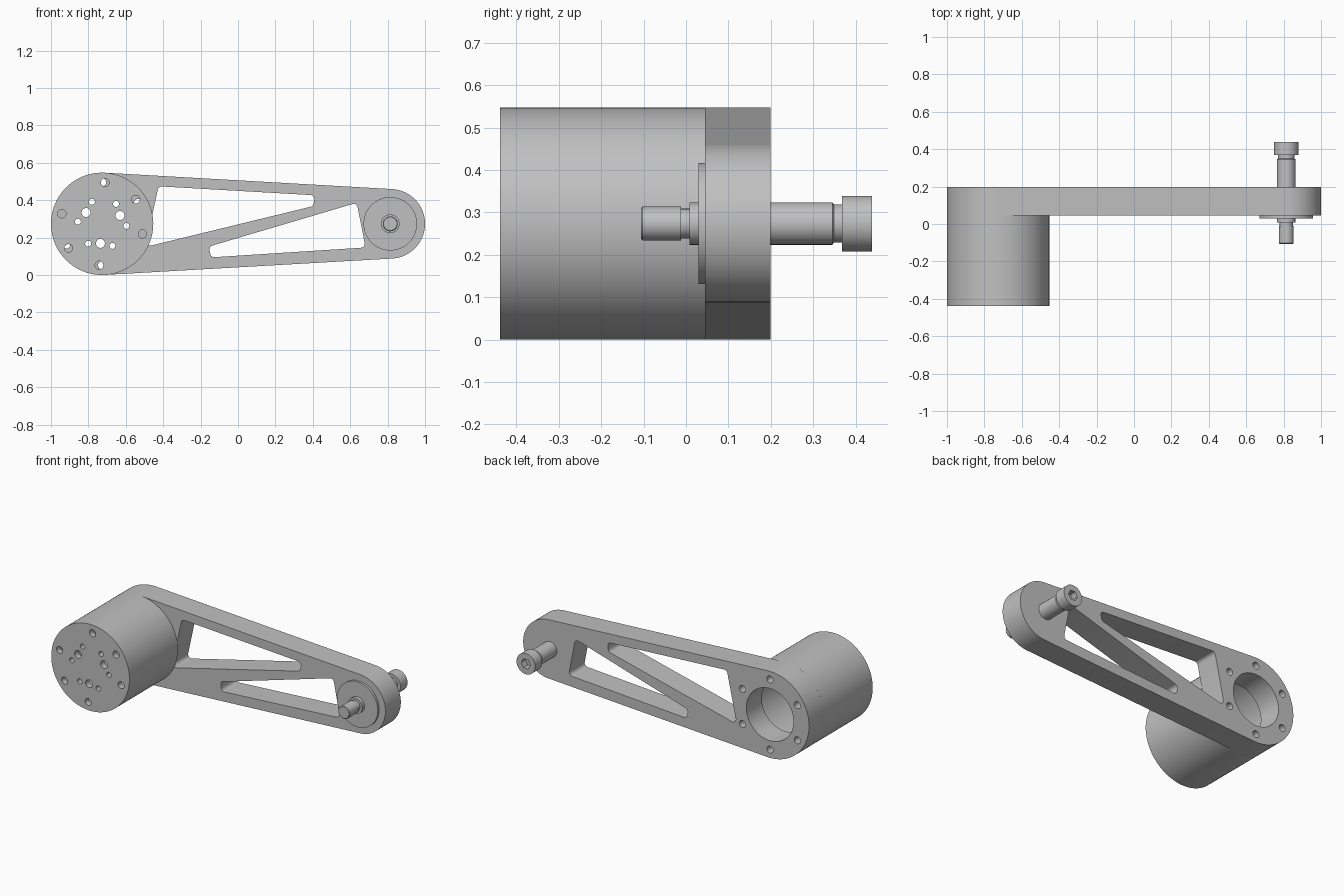
import bpy, bmesh
from math import pi, sin, cos, acos, radians
from mathutils import Vector

if "Cube" in bpy.data.objects:
    bpy.data.objects.remove(bpy.data.objects["Cube"])

AXIS_Z = 0.2735
BIG_X, BIG_R = -0.7265, 0.2735      # drive end of the arm
TIP_X, TIP_R = 0.814, 0.186         # pin end of the arm
FRONT, BACK = 0.045, 0.199          # arm thickness along y

metal = bpy.data.materials.new("grey metal")
metal.use_nodes = True
colour = (0.53, 0.53, 0.53, 1)
metal.diffuse_color = colour
metal.node_tree.nodes["Principled BSDF"].inputs["Base Color"].default_value = colour


def arc(cx, cz, r, start=0, end=2 * pi, n=64, closed=True):
    steps = n if closed else n - 1
    return [(cx + r * cos(start + (end - start) * i / steps),
             cz + r * sin(start + (end - start) * i / steps)) for i in range(n)]


def hole_ring(radius, hole_r, count, first_deg):
    """Circles spaced evenly around the drive axis."""
    angles = [radians(first_deg) + 2 * pi * i / count for i in range(count)]
    return [arc(BIG_X + radius * cos(a), AXIS_Z + radius * sin(a), hole_r, n=24)
            for a in angles]


def filleted(corners, r, n=8):
    """Polygon with every corner rounded to radius r."""
    pts = [Vector(c) for c in corners]
    out = []
    for i, p in enumerate(pts):
        u = (pts[i - 1] - p).normalized()
        v = (pts[(i + 1) % len(pts)] - p).normalized()
        half = u.angle(v) / 2
        centre = p + (u + v).normalized() * (r / sin(half))
        reach = r / abs(sin(half) / cos(half))
        a, b = p + u * reach - centre, p + v * reach - centre
        for k in range(n):
            mix = a.lerp(b, k / (n - 1)).normalized() * r
            out.append(tuple(centre + mix))
    return out


def finish(name, bm):
    bmesh.ops.remove_doubles(bm, verts=bm.verts, dist=1e-5)
    bmesh.ops.recalc_face_normals(bm, faces=bm.faces)
    mesh = bpy.data.meshes.new(name)
    bm.to_mesh(mesh)
    bm.free()
    mesh.materials.clear()
    mesh.materials.append(metal)
    mesh.shade_smooth()
    mesh.set_sharp_from_angle(angle=radians(30))
    obj = bpy.data.objects.new(name, mesh)
    bpy.context.collection.objects.link(obj)
    return obj


def evaluated(obj):
    bpy.context.view_layer.update()
    graph = bpy.context.evaluated_depsgraph_get()
    bm = bmesh.new()
    mesh = bpy.data.meshes.new_from_object(obj.evaluated_get(graph), depsgraph=graph)
    bm.from_mesh(mesh)
    bpy.data.meshes.remove(mesh)
    return bm


def plate(name, loops, y0, y1):
    """Fill outlines (inner ones become holes) and extrude from y0 to y1."""
    curve = bpy.data.curves.new(name + "_outline", 'CURVE')
    curve.dimensions = '2D'
    curve.fill_mode = 'BOTH'
    curve.extrude = (y1 - y0) / 2
    for loop in loops:
        spline = curve.splines.new('POLY')
        spline.points.add(len(loop) - 1)
        for point, (x, z) in zip(spline.points, loop):
            point.co = (x, z, 0, 1)
        spline.use_cyclic_u = True
    helper = bpy.data.objects.new(name + "_outline", curve)
    bpy.context.collection.objects.link(helper)
    bm = evaluated(helper)
    bpy.data.objects.remove(helper)
    for v in bm.verts:
        x, z, d = v.co
        v.co = (x, (y0 + y1) / 2 - d, z)
    return finish(name, bm)


def turned(name, x, profile, n=48):
    """Solid of revolution about a y axis; profile holds (radius, y)."""
    bm = bmesh.new()
    rings = [[bm.verts.new((px, y, pz)) for px, pz in arc(x, AXIS_Z, r, n=n)]
             for r, y in profile]
    for a, b in zip(rings, rings[1:]):
        for i in range(n):
            j = (i + 1) % n
            bm.faces.new((a[i], a[j], b[j], b[i]))
    bm.faces.new(rings[0])
    bm.faces.new(rings[-1])
    return finish(name, bm)


# Tapered arm with bore, bolt holes and two truss windows
tangent = acos((BIG_R - TIP_R) / (TIP_X - BIG_X))
outline = (arc(BIG_X, AXIS_Z, BIG_R, tangent, 2 * pi - tangent, 48, False)
           + arc(TIP_X, AXIS_Z, TIP_R, -tangent, tangent, 48, False))
upper_window = filleted([(-0.425, 0.474), (0.412, 0.426),
                         (0.402, 0.368), (-0.495, 0.15)], 0.022)
lower_window = filleted([(-0.155, 0.152), (-0.145, 0.094),
                         (0.682, 0.147), (0.635, 0.386)], 0.022)
plate("arm", [outline, arc(BIG_X, AXIS_Z, 0.165), upper_window, lower_window]
      + hole_ring(0.222, 0.022, 6, 30), FRONT, BACK)

# Hollow drive housing with a drilled front wall
face_holes = (hole_ring(0.222, 0.022, 2, 36) + hole_ring(0.222, 0.022, 2, -14)
              + hole_ring(0.222, 0.022, 2, 86)
              + hole_ring(0.105, 0.024, 3, 25) + hole_ring(0.13, 0.016, 6, 55))
solid = plate("housing_blank", [arc(BIG_X, AXIS_Z, BIG_R, n=96)] + face_holes,
              -0.438, FRONT)
cavity = turned("cavity_cutter", BIG_X, [(0.25, -0.4), (0.25, 0.1)], 96)
cavity.hide_render = True
cut = solid.modifiers.new("hollow", 'BOOLEAN')
cut.operation = 'DIFFERENCE'
cut.solver = 'EXACT'
cut.object = cavity
finish("drive_housing", evaluated(solid))
for helper in (solid, cavity):
    bpy.data.objects.remove(helper)

# Washer against the front of the arm tip
turned("washer", TIP_X, [(0.143, 0.03), (0.143, FRONT)], 64)

# Stepped pin through the arm tip
turned("pin", TIP_X, [
    (0.036, -0.106), (0.04, -0.102), (0.04, -0.012), (0.035, -0.012),
    (0.035, 0.008), (0.05, 0.008), (0.05, 0.345), (0.045, 0.349),
    (0.045, 0.395)])

# Pin head with a hexagonal socket
plate("pin_head", [arc(TIP_X, AXIS_Z, 0.0655, n=48),
                   arc(TIP_X, AXIS_Z, 0.033, n=6)], 0.368, 0.438)
